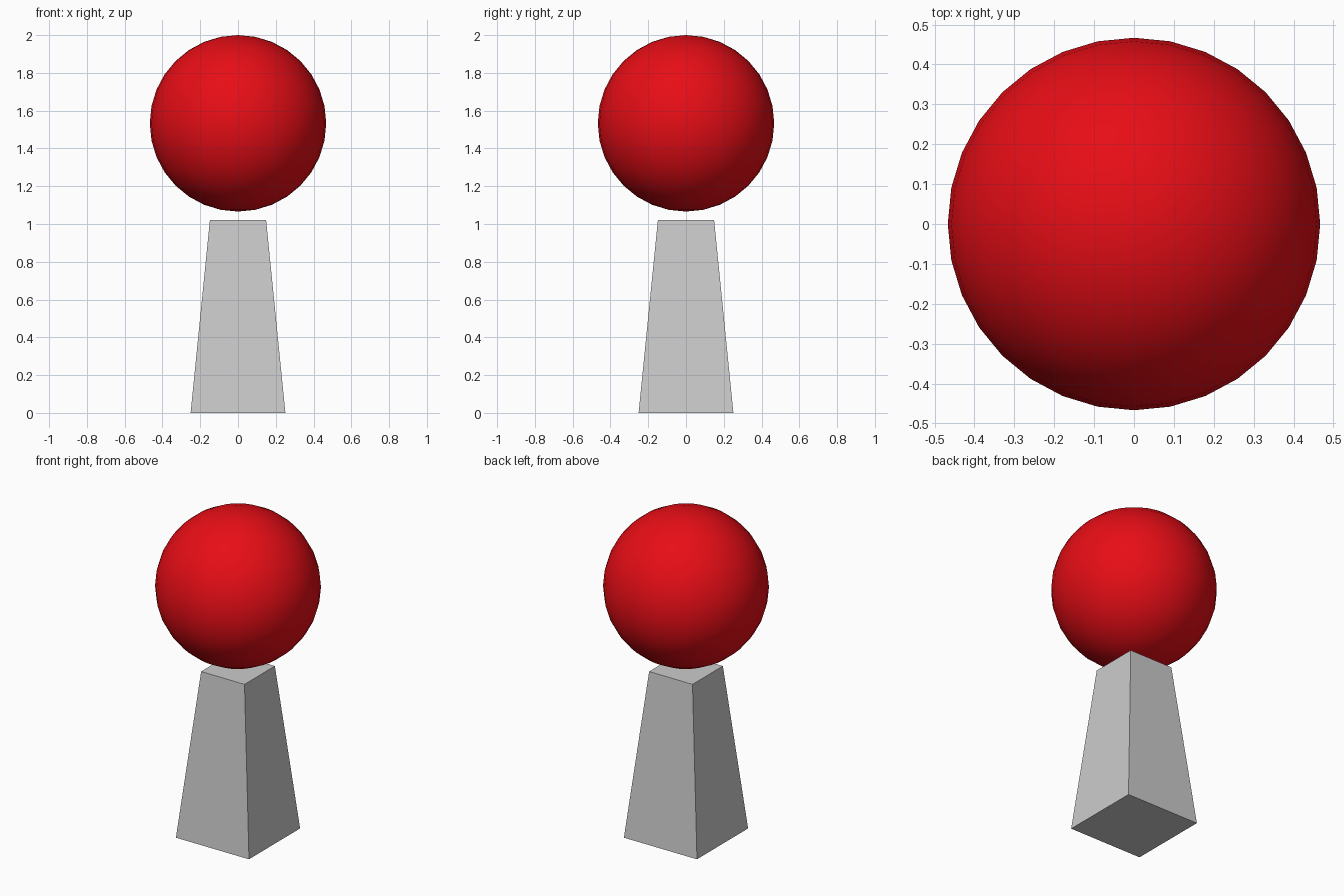
import bpy
import bmesh
from math import radians

if "Cube" in bpy.data.objects:
    bpy.data.objects.remove(bpy.data.objects["Cube"])

# Tapered square pedestal: a cube with its top face narrowed
BASE, TOP, HEIGHT = 0.251, 0.149, 1.02
bpy.ops.mesh.primitive_cube_add(size=2)
pedestal = bpy.context.object
pedestal.name = "pedestal"
for v in pedestal.data.vertices:
    upper = v.co.z > 0
    half = TOP if upper else BASE
    v.co = (v.co.x * half, v.co.y * half, HEIGHT if upper else 0)

# Red ball floating just above the pedestal
RADIUS = 0.467
bpy.ops.mesh.primitive_uv_sphere_add(segments=32, ring_count=16, radius=RADIUS,
                                     location=(0, 0, 2 - RADIUS))
ball = bpy.context.object
ball.name = "ball"
bpy.ops.object.shade_smooth_by_angle(angle=radians(30))

red = bpy.data.materials.new("red")
red.diffuse_color = (0.8, 0.004, 0.008, 1)
red.use_nodes = True
red.node_tree.nodes["Principled BSDF"].inputs["Base Color"].default_value = red.diffuse_color
ball.data.materials.append(red)
